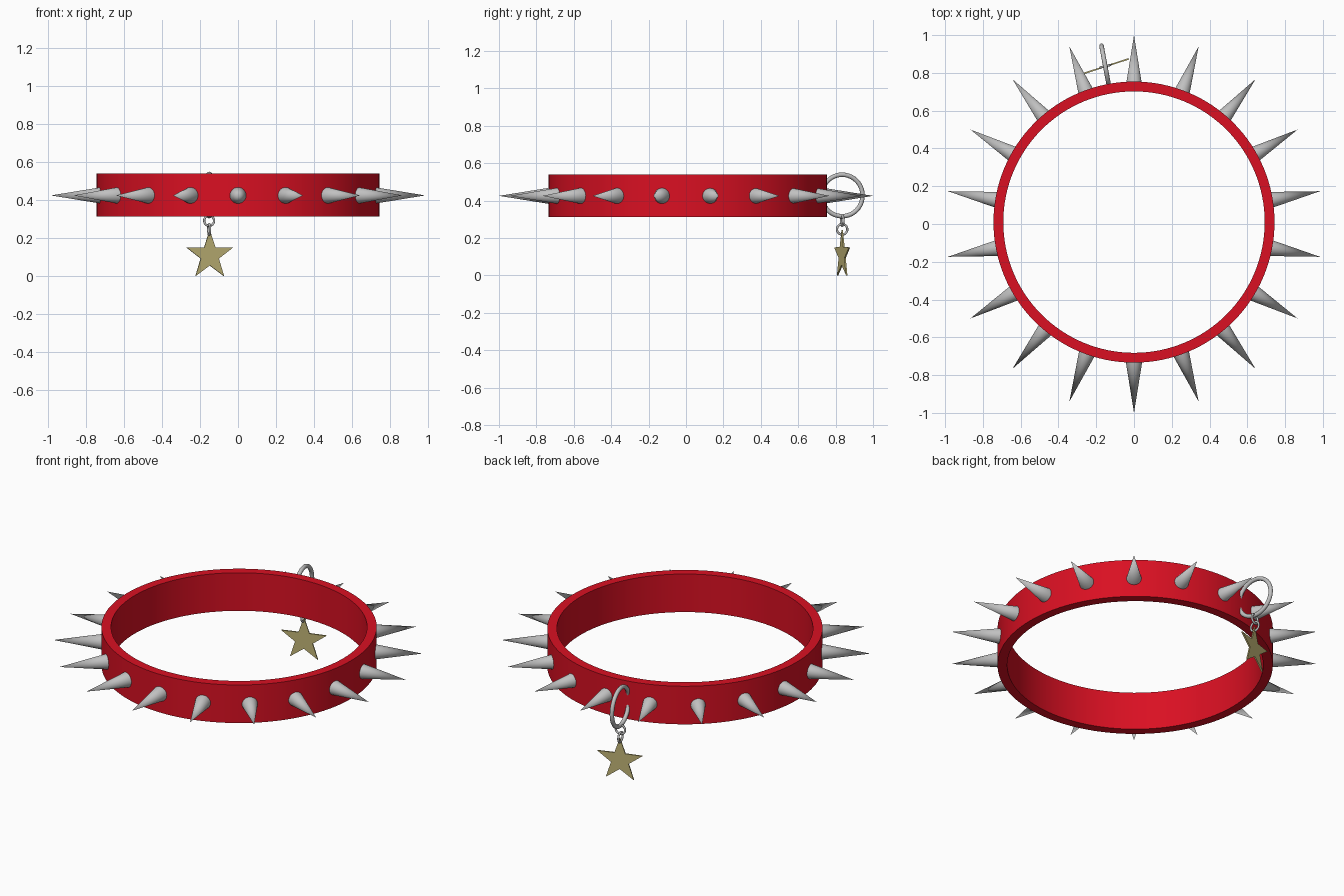
import bpy, bmesh, math
from mathutils import Matrix, Vector

if "Cube" in bpy.data.objects:
    bpy.data.objects.remove(bpy.data.objects["Cube"])


def material(name, rgb):
    m = bpy.data.materials.new(name)
    m.diffuse_color = (*rgb, 1)
    m.use_nodes = True
    m.node_tree.nodes["Principled BSDF"].inputs["Base Color"].default_value = m.diffuse_color
    return m


RED = material("red leather", (0.70, 0.005, 0.016))
STEEL = material("steel", (0.53, 0.53, 0.53))
GOLD = material("pale gold", (0.52, 0.45, 0.18))


def make(name, bm, mat, smooth=True):
    bmesh.ops.recalc_face_normals(bm, faces=bm.faces)
    me = bpy.data.meshes.new(name)
    bm.to_mesh(me)
    bm.free()
    me.materials.append(mat)
    ob = bpy.data.objects.new(name, me)
    bpy.context.collection.objects.link(ob)
    if smooth:
        bpy.ops.object.select_all(action='DESELECT')
        ob.select_set(True)
        bpy.context.view_layer.objects.active = ob
        bpy.ops.object.shade_smooth_by_angle(angle=math.radians(35))
    return ob


def lathe(name, profile, steps, mat):
    """Spin a closed (radius, z) profile around z."""
    bm = bmesh.new()
    rings = [[bm.verts.new((r * math.cos(a), r * math.sin(a), z)) for r, z in profile]
             for a in (2 * math.pi * i / steps for i in range(steps))]
    n = len(profile)
    for i in range(steps):
        p, q = rings[i], rings[(i + 1) % steps]
        for j in range(n):
            k = (j + 1) % n
            bm.faces.new((p[j], q[j], q[k], p[k]))
    return make(name, bm, mat)


def torus(name, major, minor, loc, yaw, mat):
    """Upright ring whose plane contains z and the heading yaw."""
    prof = [(major + minor * math.cos(t), minor * math.sin(t))
            for t in (2 * math.pi * i / 12 for i in range(12))]
    ob = lathe(name, prof, 40, mat)
    ob.data.transform(Matrix.Translation(loc) @ Matrix.Rotation(yaw, 4, 'Z')
                      @ Matrix.Rotation(math.pi / 2, 4, 'X'))
    return ob


# collar band
band = lathe("collar_band", [(0.692, 0.313), (0.744, 0.313), (0.744, 0.54), (0.692, 0.54)], 128, RED)
band.data.transform(Matrix.Translation((0, 0.01, 0)))

# spikes around the band
for i in range(18):
    a = math.radians(90 + 20 * i)
    bm = bmesh.new()
    bmesh.ops.create_cone(bm, cap_ends=True, segments=32, radius1=0.045, radius2=0, depth=0.28)
    bm.transform(Matrix.Rotation(a, 4, 'Z') @ Matrix.Translation((0.86, 0, 0.425))
                 @ Matrix.Rotation(math.pi / 2, 4, 'Y'))
    make(f"spike_{i + 1}", bm, STEEL)

# hanging ring and two small links
heading = math.radians(100.5)
hang = Vector((-0.152, 0.835, 0))
torus("large_ring", 0.111, 0.012, hang + Vector((0, 0, 0.427)), heading, STEEL)
torus("upper_link", 0.027, 0.006, hang + Vector((0, 0, 0.292)), math.radians(14), STEEL)
torus("lower_link", 0.028, 0.006, hang + Vector((0, 0, 0.246)), heading, STEEL)

# star charm
bm = bmesh.new()
R = 0.134
outline = []
for i in range(10):
    r = R if i % 2 == 0 else R * 0.39
    t = math.pi / 2 + math.pi * i / 5
    outline.append(bm.verts.new((r * math.cos(t), -0.004, r * math.sin(t))))
face = bm.faces.new(outline)
ext = bmesh.ops.extrude_face_region(bm, geom=[face])
bmesh.ops.translate(bm, vec=(0, 0.008, 0), verts=[g for g in ext["geom"] if isinstance(g, bmesh.types.BMVert)])
bm.transform(Matrix.Translation(hang + Vector((0.003, 0, 0.1085))) @ Matrix.Rotation(math.radians(18), 4, 'Z'))
make("star_charm", bm, GOLD, smooth=False)
